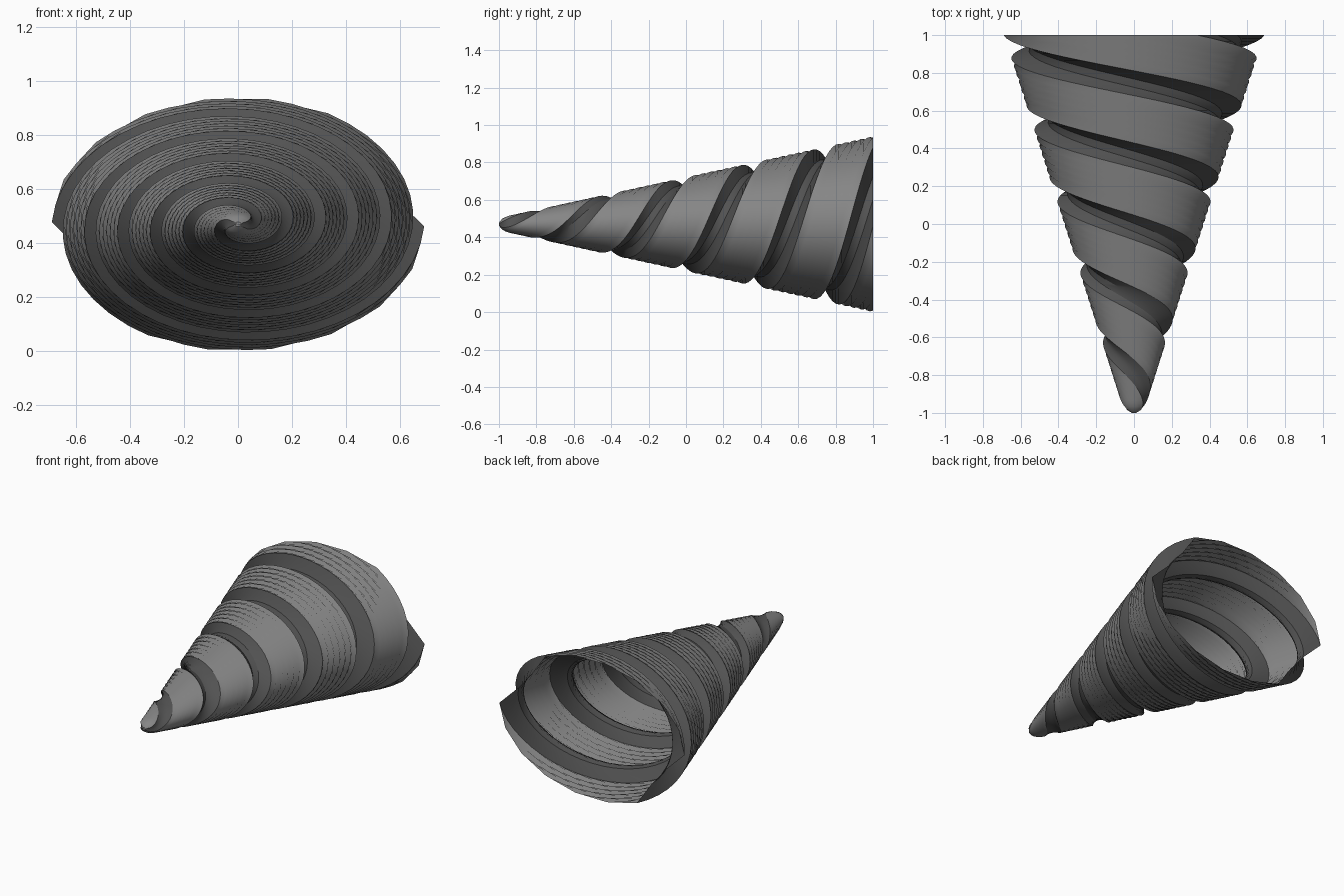
import bpy, bmesh, math

cube = bpy.data.objects.get("Cube")
if cube:
    bpy.data.objects.remove(cube, do_unlink=True)


def material(name, value):
    m = bpy.data.materials.new(name)
    m.use_nodes = True
    col = (value, value, value, 1)
    m.diffuse_color = col
    bsdf = m.node_tree.nodes["Principled BSDF"]
    bsdf.inputs["Base Color"].default_value = col
    bsdf.inputs["Roughness"].default_value = 0.6
    return m


RIDGE_SEGS, GROOVE_SEGS = 6, 3
GROOVE = math.radians(62)         # angular width of each groove
HALF_PITCH = 0.382                # travel per half turn (two-start thread)
HALF_W, HALF_H = 0.69, 0.47       # elliptical mouth
RINGS = 120

# Cross-section of the two-start thread: (angle, radius factor, groove flag)
section = []
for start in range(2):
    base = math.pi * start - math.radians(1)
    for i in range(GROOVE_SEGS):
        section.append((base + GROOVE * i / GROOVE_SEGS, 1 if i == 0 else 0.84, 1))
    for i in range(RIDGE_SEGS):
        section.append((base + GROOVE + (math.pi - GROOVE) * i / RIDGE_SEGS, 1, 0))


def cone_scale(y):
    """Straight taper with a small rounded nose."""
    taper = 1 - 0.464 * (1 - y)
    nose = min(1, (y + 1) / 0.06)
    return taper * (0.25 + 0.75 * math.sqrt(nose * (2 - nose)))


# Twisted, tapering shell, open at the back
bm = bmesh.new()
rings = []
for k in range(RINGS + 1):
    y = -1 + 2 * k / RINGS
    twist = math.pi * (y - 1) / HALF_PITCH
    s = cone_scale(y)
    rings.append([bm.verts.new((HALF_W * s * f * math.cos(a + twist), y,
                                HALF_H * (1 + s * f * math.sin(a + twist))))
                  for a, f, g in section])
n = len(section)
for lower, upper in zip(rings, rings[1:]):
    for i in range(n):
        j = (i + 1) % n
        face = bm.faces.new((lower[i], upper[i], upper[j], lower[j]))
        face.material_index = section[i][2]

# Closed nose
tip = bm.verts.new((0, -1, HALF_H))
for i in range(n):
    face = bm.faces.new((tip, rings[0][i], rings[0][(i + 1) % n]))
    face.material_index = section[i][2]
bmesh.ops.recalc_face_normals(bm, faces=bm.faces)

mesh = bpy.data.meshes.new("spiral_cone")
bm.to_mesh(mesh)
bm.free()
mesh.materials.append(material("light_grey", 0.24))
mesh.materials.append(material("dark_grey", 0.085))
cone = bpy.data.objects.new("spiral_cone", mesh)
bpy.context.collection.objects.link(cone)
bpy.context.view_layer.objects.active = cone
cone.select_set(True)
bpy.ops.object.shade_smooth_by_angle(angle=math.radians(30))
